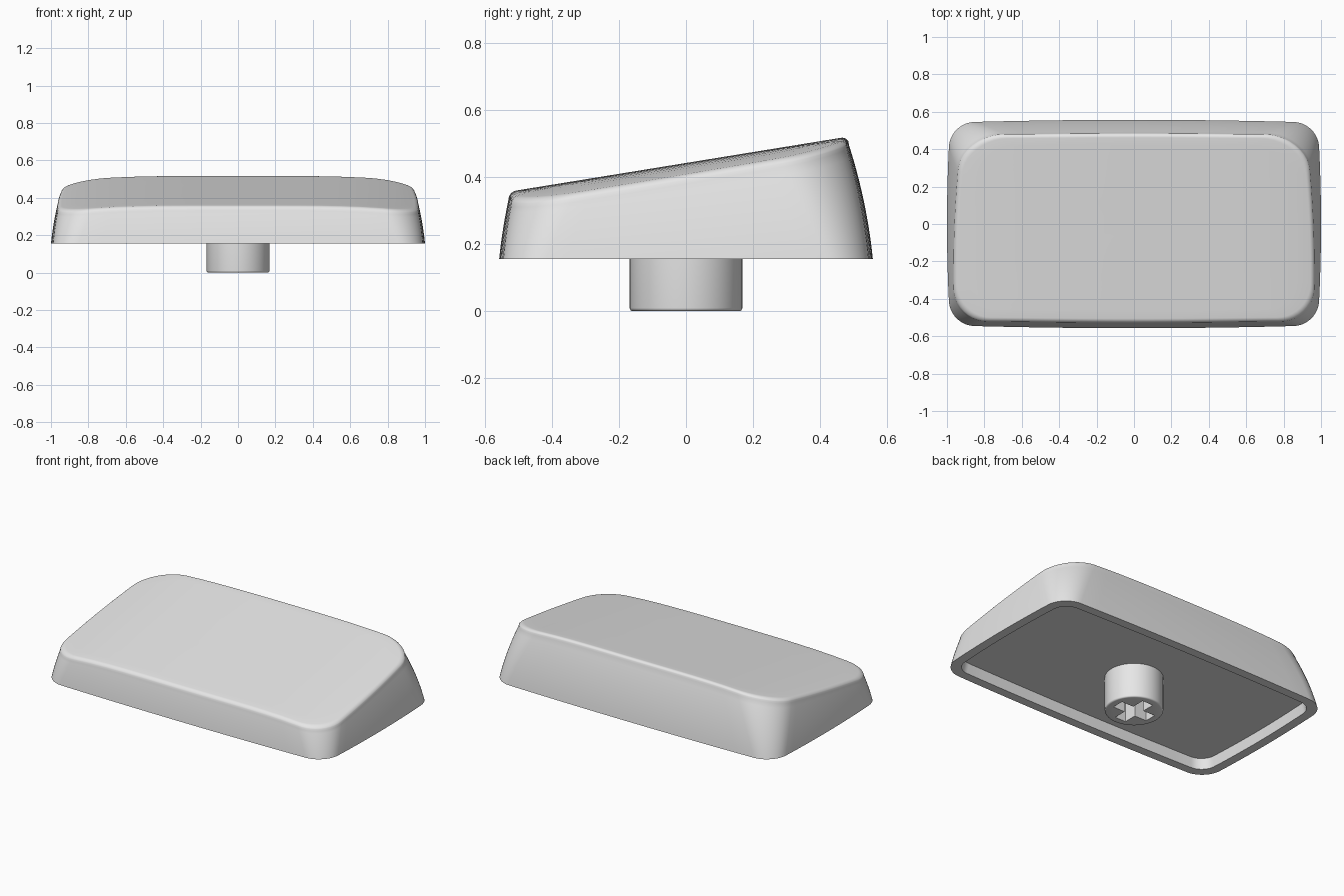
import bpy, bmesh
from math import sin, cos, pi, radians

cube = bpy.data.objects.get("Cube")
if cube:
    bpy.data.objects.remove(cube, do_unlink=True)

grey = bpy.data.materials.new("light grey plastic")
grey.use_nodes = True
grey.diffuse_color = (0.8, 0.8, 0.8, 1)
grey.node_tree.nodes["Principled BSDF"].inputs["Base Color"].default_value = grey.diffuse_color

BASE, CEILING, FILLET = 0.155, 0.22, 0.025
HALF_X, HALF_Y, BOW = 1.0, 0.557, 0.018
STEM_R = 0.168


def make_object(name, bm):
    bmesh.ops.recalc_face_normals(bm, faces=bm.faces[:])
    mesh = bpy.data.meshes.new(name)
    bm.to_mesh(mesh)
    bm.free()
    mesh.materials.append(grey)
    obj = bpy.data.objects.new(name, mesh)
    bpy.context.collection.objects.link(obj)
    return obj


def activate(obj):
    bpy.ops.object.select_all(action='DESELECT')
    obj.select_set(True)
    bpy.context.view_layer.objects.active = obj


# Outline layout: corner-centre factors and rounding direction for each point
outline = []
corners = [(1, 1), (-1, 1), (-1, -1), (1, -1)]
ARC, SIDE = 10, 14
for k, (cx, cy) in enumerate(corners):
    for j in range(ARC + 1):
        a = k * pi / 2 + j / ARC * pi / 2
        outline.append((cx, cy, cos(a), sin(a)))
    nx, ny = corners[(k + 1) % 4]
    a = (k + 1) * pi / 2
    for j in range(1, SIDE):
        f = j / SIDE
        outline.append((cx + (nx - cx) * f, cy + (ny - cy) * f, cos(a), sin(a)))


def plan(item, inset, r):
    """Bowed rounded rectangle point."""
    cx, cy, dx, dy = item
    a, b = HALF_X - inset, HALF_Y - inset
    x, y = cx * (a - r) + dx * r, cy * (b - r) + dy * r
    return x * (1 - BOW * (y / b) ** 2), y * (1 - 1.5 * BOW * (x / a) ** 2)


def top_z(x, y):
    """Sloping top that rolls down gently towards both ends."""
    return 0.442 + 0.1624 * y - 0.035 * (abs(x) / 0.95) ** 4


def wall_inset(h):
    return 0.1 * h + 0.32 * h * h


def corner_radius(h):
    return 0.13 + 0.28 * h


def wall_point(item, t):
    h = 0
    for _ in range(5):
        x, y = plan(item, wall_inset(h), corner_radius(h))
        h = t * (top_z(x, y) - FILLET - BASE)
    return x, y, h


# Keycap shell, from the hollow ceiling around the rim to the top
rings = []
for s in (0.5, 1):
    rings.append([(x * s, y * s, CEILING) for x, y in (plan(i, 0.065, 0.09) for i in outline)])
rings.append([(*plan(i, 0.057, 0.09), BASE) for i in outline])
for k in range(13):
    rings.append([(x, y, BASE + h) for x, y, h in (wall_point(i, k / 12) for i in outline)])

start = radians(15)
for k in range(1, 8):
    a = start + (pi / 2 - start) * k / 7
    ring = []
    for item in outline:
        h = wall_point(item, 1)[2]
        x, y = plan(item, wall_inset(h) + FILLET * (cos(start) - cos(a)), corner_radius(h))
        ring.append((x, y, top_z(x, y) - FILLET * (1 - sin(a))))
    rings.append(ring)
rim = rings[-1]
for k in range(11, 0, -1):
    s = k / 12
    rings.append([(x * s, y * s, top_z(x * s, y * s)) for x, y, z in rim])

bm = bmesh.new()
loops = [[bm.verts.new(p) for p in ring] for ring in rings]
n = len(outline)
for low, high in zip(loops, loops[1:]):
    for j in range(n):
        m = (j + 1) % n
        bm.faces.new((low[j], low[m], high[m], high[j]))
for loop, z in ((loops[0], CEILING), (loops[-1], top_z(0, 0))):
    centre = bm.verts.new((0, 0, z))
    for j in range(n):
        bm.faces.new((loop[j], loop[(j + 1) % n], centre))
cap = make_object("keycap_shell", bm)

# Round stem with a softened lower edge
bm = bmesh.new()
height = CEILING + 0.02
bmesh.ops.create_cone(bm, cap_ends=True, segments=64, radius1=STEM_R, radius2=STEM_R, depth=height)
bmesh.ops.translate(bm, verts=bm.verts[:], vec=(0, 0, height / 2))
lower = [e for e in bm.edges if all(v.co.z < 0.01 for v in e.verts)]
bmesh.ops.bevel(bm, geom=lower, offset=0.01, segments=4, profile=0.5, affect='EDGES')
stem = make_object("stem", bm)

# Cross-shaped socket cut up into the stem
ARM, WIDTH = 0.122, 0.038
bm = bmesh.new()
cross = []
for k in range(4):
    c, s = round(cos(k * pi / 2)), round(sin(k * pi / 2))
    for x, y in ((ARM, -WIDTH), (ARM, WIDTH), (WIDTH, WIDTH)):
        cross.append(bm.verts.new((x * c - y * s, x * s + y * c, -0.05)))
face = bm.faces.new(cross)
extruded = bmesh.ops.extrude_face_region(bm, geom=[face])["geom"]
bmesh.ops.translate(bm, verts=[v for v in extruded if isinstance(v, bmesh.types.BMVert)],
                    vec=(0, 0, CEILING + 0.05))
cutter = make_object("socket_cutter", bm)
cutter.hide_render = True
cut = stem.modifiers.new("socket", 'BOOLEAN')
cut.operation = 'DIFFERENCE'
cut.solver = 'EXACT'
cut.object = cutter
activate(stem)
bpy.ops.object.modifier_apply(modifier=cut.name)
bpy.data.objects.remove(cutter, do_unlink=True)

for obj in (cap, stem):
    activate(obj)
    bpy.ops.object.shade_smooth_by_angle(angle=radians(35))
